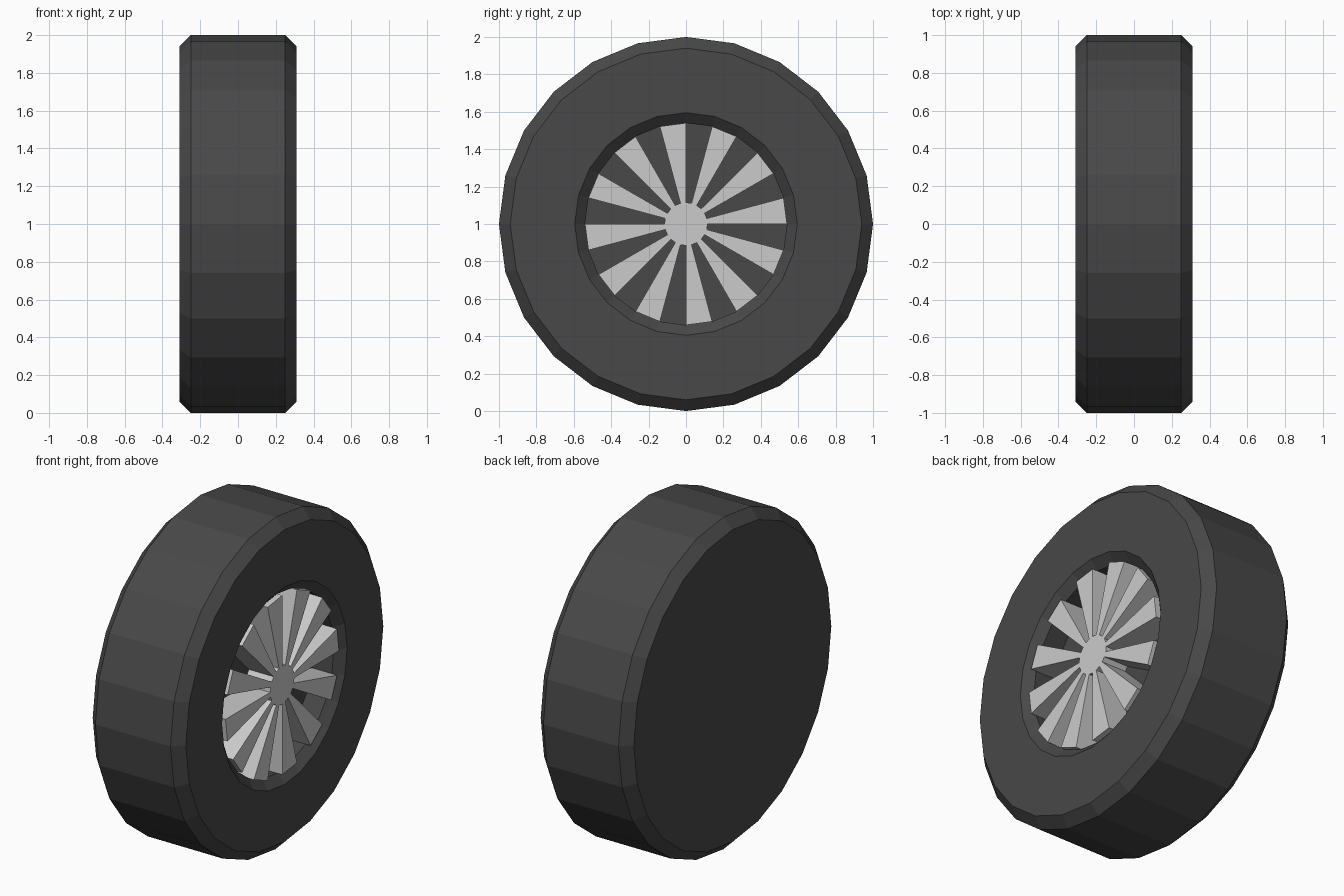
import bpy, bmesh
from math import cos, sin, radians

if "Cube" in bpy.data.objects:
    bpy.data.objects.remove(bpy.data.objects["Cube"])

SIDES = 24          # every ring of the wheel has 24 flat sides
STEP = 360 / SIDES


def on_wheel(x, r, deg):
    """Point on the wheel: axis along x, centre at z = 1."""
    a = radians(deg)
    return (x, r * cos(a), 1 + r * sin(a))


def finish(bm, name, material=None):
    bmesh.ops.recalc_face_normals(bm, faces=bm.faces)
    mesh = bpy.data.meshes.new(name)
    bm.to_mesh(mesh)
    bm.free()
    obj = bpy.data.objects.new(name, mesh)
    bpy.context.collection.objects.link(obj)
    if material:
        mesh.materials.append(material)
    return obj


rubber = bpy.data.materials.new("rubber")
rubber.diffuse_color = (0.065, 0.065, 0.065, 1)
rubber.use_nodes = True
rubber.node_tree.nodes["Principled BSDF"].inputs["Base Color"].default_value = rubber.diffuse_color

# Tyre: lathed profile (x, radius), closed flat back and recessed front
profile = [(-0.31, 0.94), (-0.25, 1.0), (0.25, 1.0), (0.31, 0.94),
           (0.31, 0.595), (0.26, 0.54), (0.13, 0.54)]
bm = bmesh.new()
rings = [[bm.verts.new(on_wheel(x, r, i * STEP)) for i in range(SIDES)]
         for x, r in profile]
for a, b in zip(rings, rings[1:]):
    for i in range(SIDES):
        j = (i + 1) % SIDES
        bm.faces.new((a[i], a[j], b[j], b[i]))
bm.faces.new(rings[0])
bm.faces.new(rings[-1])
finish(bm, "tyre", rubber)

# Rim: round hub with a wedge spoke growing from every second side
FRONT, BACK = 0.295, 0.13
HUB, TIP = 0.115, 0.54
bm = bmesh.new()
front, back = [[bm.verts.new(on_wheel(x, HUB, i * STEP)) for i in range(SIDES)]
               for x in (FRONT, BACK)]
bm.faces.new(front)
bm.faces.new(back)
for i in range(SIDES):
    j = (i + 1) % SIDES
    if i % 2:
        bm.faces.new((front[i], front[j], back[j], back[i]))
        continue
    f1, f2, b1, b2 = [bm.verts.new(on_wheel(x, TIP, k * STEP))
                      for x in (FRONT, BACK) for k in (i, j)]
    bm.faces.new((front[i], f1, f2, front[j]))
    bm.faces.new((back[i], back[j], b2, b1))
    bm.faces.new((front[i], back[i], b1, f1))
    bm.faces.new((front[j], f2, b2, back[j]))
    bm.faces.new((f1, b1, b2, f2))
finish(bm, "spoked_rim")
